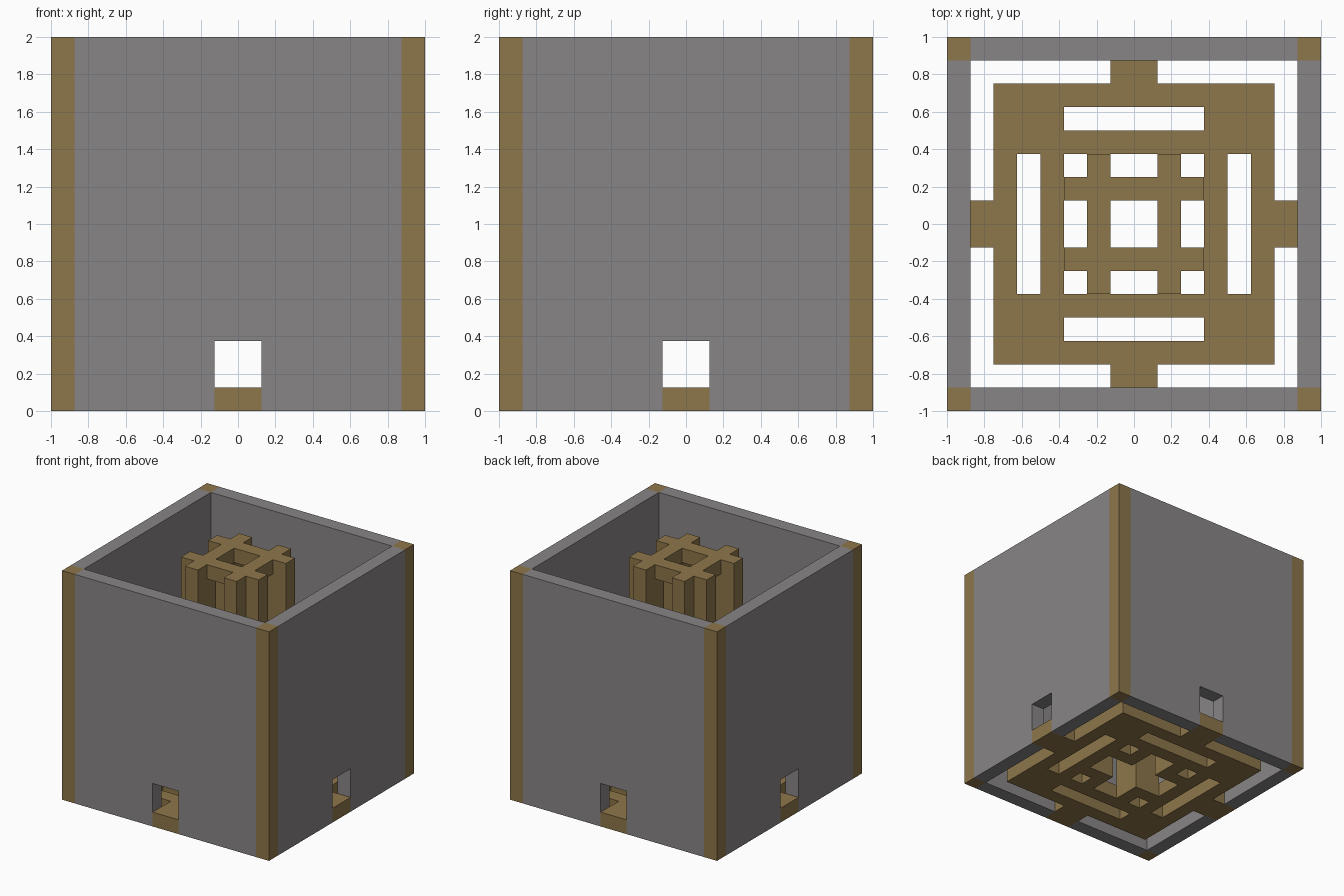
import bpy, bmesh, math
from mathutils import Matrix, Vector

cube = bpy.data.objects.get("Cube")
if cube:
    bpy.data.objects.remove(cube, do_unlink=True)

U = 0.125  # one grid step; everything below is measured in steps
HEIGHT = 16


def material(name, colour):
    mat = bpy.data.materials.new(name)
    mat.use_nodes = True
    mat.diffuse_color = colour
    mat.node_tree.nodes["Principled BSDF"].inputs["Base Color"].default_value = colour
    return mat


GREY = material("stone grey", (0.25, 0.235, 0.238, 1))
BROWN = material("wood brown", (0.27, 0.181, 0.069, 1))
SIDES = ("front", "right", "back", "left")


def rect(x0, x1, y0, y1):
    return [(x0, y0), (x1, y0), (x1, y1), (x0, y1)]


def prism(bm, outline, low, high, upright=False):
    """Extrude an outline along z, or along y when it is drawn upright in x and z."""
    def place(p, d):
        return Vector((p[0], d, p[1]) if upright else (p[0], p[1], d)) * U
    face = bm.faces.new([bm.verts.new(place(p, low)) for p in outline])
    ext = bmesh.ops.extrude_face_region(bm, geom=[face])
    moved = [v for v in ext["geom"] if isinstance(v, bmesh.types.BMVert)]
    bmesh.ops.translate(bm, verts=moved, vec=place((0, 0), high - low))


def four_parts(name, mat, outline, low, high, upright=False):
    """Make one part, drawn on the front, for each of the four sides."""
    for i, side in enumerate(SIDES):
        bm = bmesh.new()
        prism(bm, outline, low, high, upright)
        turn = Matrix.Rotation(-i * math.pi / 2, 4, "Z")
        bmesh.ops.transform(bm, matrix=turn, verts=bm.verts)
        bmesh.ops.recalc_face_normals(bm, faces=bm.faces)
        mesh = bpy.data.meshes.new(side + "_" + name)
        bm.to_mesh(mesh)
        bm.free()
        mesh.materials.append(mat)
        obj = bpy.data.objects.new(side + "_" + name, mesh)
        bpy.context.collection.objects.link(obj)


# Outer case: walls with a doorway notch, and corner posts
wall = [(-7, 0), (-1, 0), (-1, 3), (1, 3), (1, 0), (7, 0), (7, HEIGHT), (-7, HEIGHT)]
four_parts("wall", GREY, wall, -8, -7, upright=True)
four_parts("corner_post", BROWN, rect(7, 8, -8, -7), 0, HEIGHT)

# Slotted floor: corner blocks, bars around the slots, and doorway sills
four_parts("floor_corner", BROWN, rect(3, 6, -6, -3), 0, 1)
four_parts("floor_outer_bar", BROWN, rect(-3, 3, -6, -5), 0, 1)
four_parts("floor_inner_bar", BROWN, rect(-3, 3, -4, -3), 0, 1)
four_parts("door_sill", BROWN, rect(-1, 1, -8, -6), 0, 1)

# Central tower: angled posts joined by beams at the top
angle = [(1, -1), (3, -1), (3, -2), (2, -2), (2, -3), (1, -3)]
four_parts("tower_post", BROWN, angle, 0, HEIGHT)
four_parts("tower_beam", BROWN, rect(-1, 1, -2, -1), HEIGHT - 1, HEIGHT)
